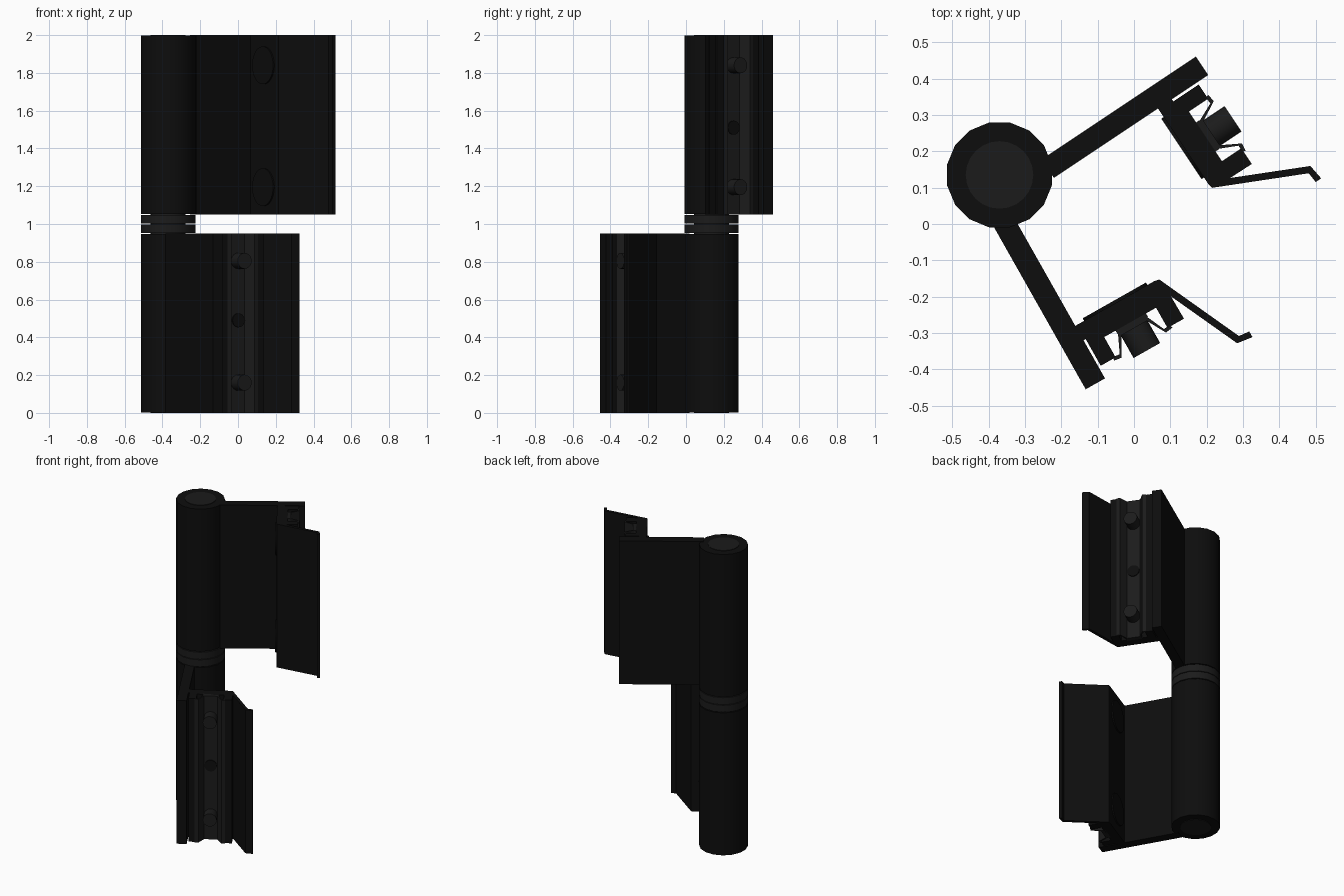
import bpy, bmesh, math
from mathutils import Vector, Matrix

if "Cube" in bpy.data.objects:
    bpy.data.objects.remove(bpy.data.objects["Cube"])

CX, CY = -0.37, 0.135          # hinge axis


def material(name, g):
    m = bpy.data.materials.new(name)
    m.diffuse_color = (g, g, g, 1)
    m.use_nodes = True
    m.node_tree.nodes["Principled BSDF"].inputs["Base Color"].default_value = m.diffuse_color
    return m


BLACK = material("black", 0.004)
DARK = material("dark_grey", 0.011)


def finish(name, bm, mat, smooth=False):
    bmesh.ops.recalc_face_normals(bm, faces=bm.faces)
    me = bpy.data.meshes.new(name)
    bm.to_mesh(me)
    bm.free()
    me.materials.append(mat)
    ob = bpy.data.objects.new(name, me)
    bpy.context.collection.objects.link(ob)
    if smooth:
        bpy.context.view_layer.objects.active = ob
        bpy.ops.object.select_all(action='DESELECT')
        ob.select_set(True)
        bpy.ops.object.shade_smooth_by_angle(angle=math.radians(35))


def rod(name, a, b, r, n, mat, spin=0.0):
    """Cylinder between two points."""
    a, b = Vector(a), Vector(b)
    bm = bmesh.new()
    rot = (b - a).to_track_quat('Z', 'Y').to_matrix().to_4x4()
    bmesh.ops.create_cone(bm, cap_ends=True, segments=n, radius1=r, radius2=r,
                          depth=(b - a).length,
                          matrix=Matrix.Translation((a + b) / 2) @ rot @ Matrix.Rotation(spin, 4, 'Z'))
    finish(name, bm, mat, True)


def extrude(name, pts, z0, z1, mat):
    """Plan outline extruded upwards."""
    bm = bmesh.new()
    f = bm.faces.new([bm.verts.new((x, y, z0)) for x, y in pts])
    r = bmesh.ops.extrude_face_region(bm, geom=[f])
    bmesh.ops.translate(bm, vec=(0, 0, z1 - z0),
                        verts=[v for v in r['geom'] if isinstance(v, bmesh.types.BMVert)])
    finish(name, bm, mat)


# Leaf section: u along the arm, v across it
FRAME = [(.12, .029), (.63, .029), (.63, .09), (.51, .09), (.51, .097), (.594, .097),
         (.594, .144), (.53, .144), (.53, .308), (.594, .308), (.594, .36), (.523, .359),
         (.725, .454), (.731, .499), (.713, .499), (.71, .468), (.467, .354),
         (.464, .34), (.464, .09), (.12, .09)]
MID = .228
half_out = [(.600, -.092), (.603, -.070), (.549, -.040)]
half_in = [(.540, -.046), (.592, -.070), (.590, -.090)]
CLIP = ([(u, MID + w) for u, w in half_out] + [(u, MID - w) for u, w in reversed(half_out)]
        + [(u, MID - w) for u, w in reversed(half_in)] + [(u, MID + w) for u, w in half_in])


def leaf(tag, angle, side, shift, z0, flip):
    d = Vector((math.cos(angle), math.sin(angle)))
    n = Vector((-d.y, d.x)) * side

    def plan(p):
        return Vector((CX, CY)) + d * p[0] + n * (p[1] + shift)

    def at(u, v, h):
        q = plan((u, v))
        return q.x, q.y, z0 + (0.95 - h if flip else h)

    extrude(tag + "_leaf_frame", [plan(p) for p in FRAME], z0, z0 + .95, BLACK)
    extrude(tag + "_spring_clip", [plan(p) for p in CLIP], z0, z0 + .95, DARK)
    extrude(tag + "_clip_backing", [plan(p) for p in
            [(.52, .18), (.541, .18), (.541, .276), (.52, .276)]], z0, z0 + .95, DARK)
    # screws with wide flat heads, and a set screw between them
    for i, h in enumerate((.145, .79)):
        rod(f"{tag}_screw_head_{i}", at(.456, .218, h), at(.47, .218, h), .1, 32, BLACK)
        rod(f"{tag}_screw_shaft_{i}", at(.47, MID, h), at(.62, MID, h), .042, 20, DARK)
    rod(tag + "_set_screw", at(.47, MID, .46), at(.556, MID, .46), .037, 20, BLACK)
    # knuckle
    rod(tag + "_knuckle", (CX, CY, z0 + .003), (CX, CY, z0 + .947), .147, 16, BLACK, math.pi / 16)


leaf("upper", math.radians(33.7), -1, 0, 1.05, False)
leaf("lower", math.radians(-60.5), 1, -.113, 0, True)

# washers between the knuckles, and the pin through all
for i, z in enumerate((.952, 1.002)):
    rod(f"washer_{i}", (CX, CY, z), (CX, CY, z + .046), .147, 16, DARK, math.pi / 16)
rod("hinge_pin", (CX, CY, 0), (CX, CY, 2), .093, 24, DARK)
